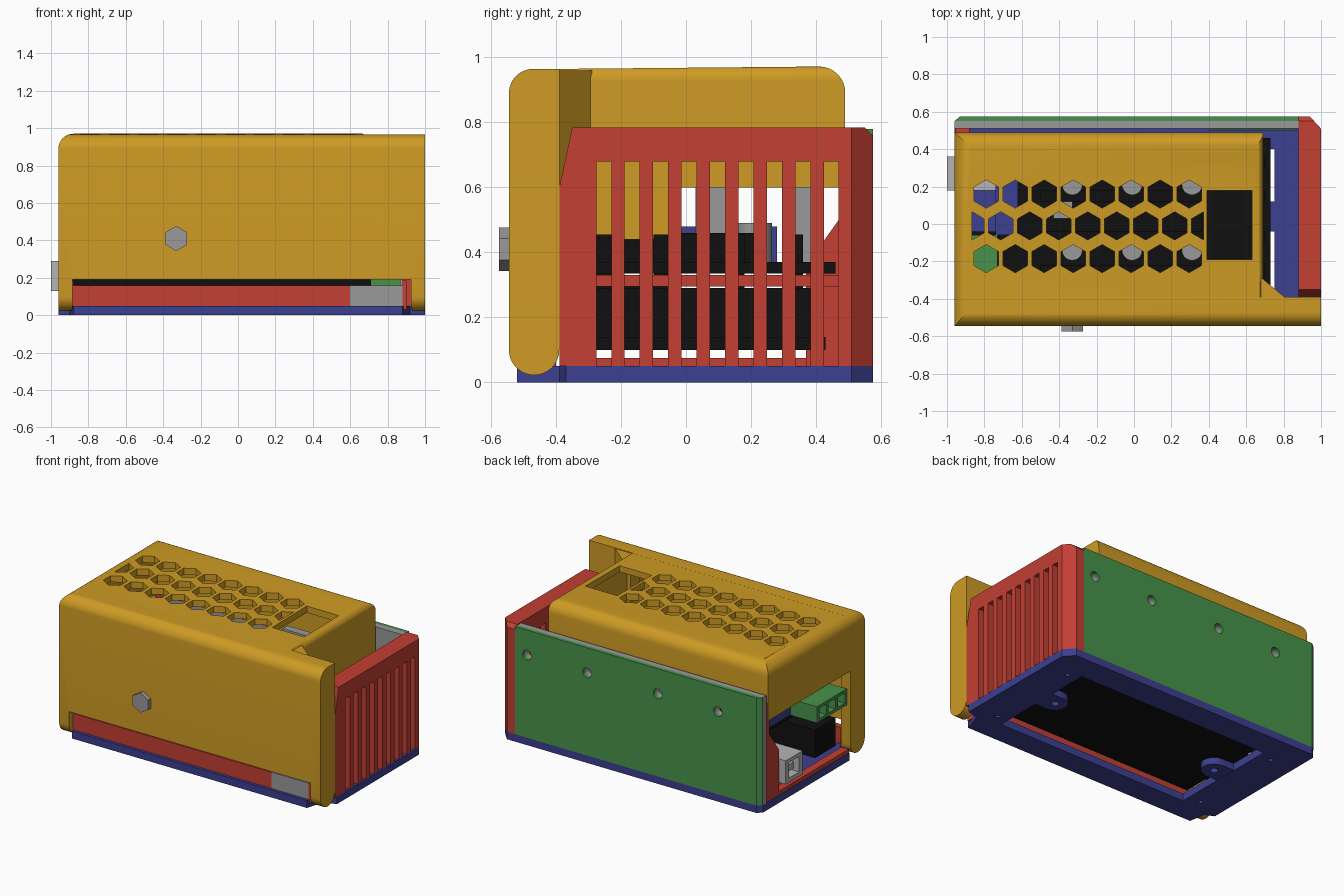
import bpy, bmesh, math
from mathutils import Vector

if "Cube" in bpy.data.objects:
    bpy.data.objects.remove(bpy.data.objects["Cube"], do_unlink=True)


def material(name, rgb):
    m = bpy.data.materials.new(name)
    m.use_nodes = True
    m.diffuse_color = (*rgb, 1)
    m.node_tree.nodes["Principled BSDF"].inputs["Base Color"].default_value = (*rgb, 1)
    return m


YELLOW = material("amber yellow", (0.62, 0.33, 0.018))
RED = material("brick red", (0.54, 0.05, 0.033))
GREEN = material("leaf green", (0.065, 0.29, 0.07))
BLUE = material("navy blue", (0.045, 0.05, 0.28))
GREY = material("mid grey", (0.32, 0.32, 0.32))
PALE = material("pale grey", (0.46, 0.46, 0.46))
BLACK = material("black", (0.005, 0.005, 0.005))


def prism(name, polys, axis, lo, hi, mat=None):
    """Extrude flat polygons along an axis; x takes (y,z), y takes (x,z), z takes (x,y)."""
    place = {"x": lambda p, t: (t, *p), "y": lambda p, t: (p[0], t, p[1]), "z": lambda p, t: (*p, t)}[axis]
    bm = bmesh.new()
    for poly in polys:
        face = bm.faces.new([bm.verts.new(place(p, lo)) for p in poly])
        ext = bmesh.ops.extrude_face_region(bm, geom=[face])
        move = Vector(place((0, 0), hi - lo))
        bmesh.ops.translate(bm, vec=move, verts=[v for v in ext["geom"] if isinstance(v, bmesh.types.BMVert)])
        if not face.is_valid or len(face.link_loops if hasattr(face, "link_loops") else face.loops) == 0:
            continue
    # Guarantee a closed solid with outward normals
    bmesh.ops.holes_fill(bm, edges=[e for e in bm.edges if e.is_boundary], sides=0)
    bmesh.ops.recalc_face_normals(bm, faces=bm.faces)
    mesh = bpy.data.meshes.new(name)
    bm.to_mesh(mesh)
    bm.free()
    ob = bpy.data.objects.new(name, mesh)
    bpy.context.scene.collection.objects.link(ob)
    if mat:
        mesh.materials.append(mat)
    return ob


def rect(a, b, c, d):
    return [(a, c), (b, c), (b, d), (a, d)]


def box(name, x0, x1, y0, y1, z0, z1, mat=None):
    return prism(name, [rect(x0, x1, y0, y1)], "z", z0, z1, mat)


def arc(cx, cy, r, start, end, n=8):
    angles = [math.radians(start + (end - start) * i / n) for i in range(n + 1)]
    return [(cx + r * math.cos(a), cy + r * math.sin(a)) for a in angles]


def ring(cx, cy, r, n=20, turn=0):
    return arc(cx, cy, r, turn, turn + 360, n)[:-1]


def cut(ob, *cutters):
    for c in cutters:
        mod = ob.modifiers.new("cut", "BOOLEAN")
        mod.object, mod.operation, mod.solver = c, "DIFFERENCE", "EXACT"
        bpy.context.view_layer.objects.active = ob
        bpy.ops.object.modifier_apply(modifier=mod.name)
        bpy.data.objects.remove(c, do_unlink=True)


def smooth(ob):
    bpy.ops.object.select_all(action="DESELECT")
    ob.select_set(True)
    bpy.context.view_layer.objects.active = ob
    bpy.ops.object.shade_smooth_by_angle(angle=math.radians(30))


def left_round():
    poly = arc(-0.88, 0.89, 0.08, 180, 90) + [(-0.88, 1.1), (-1.1, 1.1), (-1.1, 0.89)]
    return prism("cutter", [poly], "y", -1, 1)


# Cover front: tall rounded shell with an ear at each end
profile = arc(-0.4675, 0.1, 0.0775, 180, 360, 16) + [(-0.39, 0.965)] + arc(-0.47, 0.89, 0.075, 90, 180)
front = prism("cover_front", [profile], "x", -0.96, 1.0, YELLOW)
cut(front, left_round(),
    box("cutter", -0.89, 0.66, -0.505, -0.3, -0.1, 0.93),
    box("cutter", 0.65, 0.93, -0.505, -0.43, -0.1, 0.92),
    box("cutter", -0.885, 0.925, -0.7, -0.2, -0.2, 0.19))
smooth(front)

# Cover top: hollow hood with honeycomb vents and a square window
profile = [(-0.46, 0.6), (0.49, 0.6)] + arc(0.41, 0.892, 0.08, 0, 90) + [(-0.46, 0.964)]
hood = prism("cover_hood", [profile], "x", -0.959, 0.69, YELLOW)
right_round = arc(0.645, 0.93, 0.045, 0, 90) + [(0.645, 1.1), (0.9, 1.1), (0.9, 0.93)]
vents = []
for row, y in enumerate((0.16, -0.01, -0.185)):
    odd = row % 2
    for i in range(8 + odd):
        hexagon = ring(-0.79 - 0.0775 * odd + 0.155 * i, y, 0.075, 6, 30)
        vents.append([(min(max(x, -0.865), 0.372), v) for x, v in hexagon])
clean = []
for poly in vents:
    clean.append([p for i, p in enumerate(poly) if math.dist(p, poly[i - 1]) > 0.004])
cut(hood, left_round(), prism("cutter", [right_round], "y", -1, 1),
    box("cutter", -0.915, 0.645, -0.7, 0.445, 0.3, 0.925),
    prism("cutter", clean, "z", 0.85, 1.1),
    box("cutter", 0.39, 0.63, -0.19, 0.18, 0.85, 1.1))
smooth(hood)
prism("cover_corner_web", [[(0.62, -0.395), (0.81, -0.395), (0.685, -0.29), (0.62, -0.29)]], "z", 0.6, 0.96, YELLOW)
box("cover_side_flap", 0.652, 0.688, -0.39, -0.02, 0.44, 0.62, YELLOW)

# Hex bolt on the front
prism("front_bolt", [ring(-0.33, 0.41, 0.067, 6, 30)], "y", -0.575, -0.5, GREY)

# Base plate with a large opening and two mounting tabs
outline = [(-0.88, -0.52), (0.88, -0.52), (0.92, -0.39), (1, -0.37), (1, 0.51), (0.94, 0.575),
           (-0.93, 0.575), (-0.96, 0.545), (-0.96, -0.38), (-0.9, -0.41)]
base = prism("base_plate", [outline], "z", 0, 0.05, BLUE)
cut(base, box("cutter", -0.69, 0.75, -0.36, 0.4, -0.1, 0.2),
    prism("cutter", [ring(x, y, 0.015, 12) for x in (-0.78, 0.83) for y in (-0.3, 0.36)], "z", -0.1, 0.02))
for side, edge in ((1, 0.76), (-1, -0.70)):
    cx = edge - side * 0.1
    lobe = [(edge, 0.04 + 0.08 * side)] + arc(cx, 0.04, 0.08, 90 * side, 90 * side + 180) + [(edge, 0.04 - 0.08 * side)]
    tab = prism("base_tab", [lobe], "z", 0.002, 0.048, BLUE)
    cut(tab, prism("cutter", [ring(cx, 0.04, 0.025, 12)], "z", -0.1, 0.1))

# Slatted end wall
wall = [(-0.39, 0.05), (0.575, 0.05), (0.575, 0.76), (0.55, 0.785), (-0.35, 0.785), (-0.39, 0.6)]
grille = prism("slatted_end_wall", [wall], "x", 0.88, 1.0, RED)
slots = [rect(-0.276 + 0.0875 * i, -0.23 + 0.0875 * i, 0.048, 0.68) for i in range(9)]
cut(grille, prism("cutter", slots, "x", 0.8, 1.1),
    prism("cutter", [[(0.94, 0.575), (1.0, 0.51), (1.1, 0.51), (1.1, 0.7), (0.94, 0.7)]], "z", -0.1, 1))
box("grille_crossbar", 0.9, 0.94, -0.28, 0.475, 0.295, 0.33, RED)

# Rear panel: outer skin and inner liner, with four holes through both
skin = prism("rear_panel", [[(-0.96, 0.55), (0.879, 0.55), (0.879, 0.575), (-0.93, 0.575)]], "z", 0.05, 0.78, GREEN)
liner = box("rear_liner", -0.96, 0.879, 0.51, 0.55, 0.05, 0.78, GREY)
for panel in (skin, liner):
    cut(panel, prism("cutter", [ring(x, 0.61, 0.033) for x in (0.79, 0.34, -0.19, -0.64)], "y", 0.3, 0.8))
box("rear_inner_skin", 0.4, 0.87, 0.5, 0.509, 0.05, 0.56, GREEN)

# Tray rim and the open end bracket
box("tray_front_rim", -0.88, 0.6, -0.5, -0.46, 0.05, 0.16, RED)
box("tray_front_insert", 0.6, 0.88, -0.5, -0.46, 0.05, 0.16, GREY)
for x in (-0.9, 0.88):
    box("tray_rim_end", x, x + 0.02, -0.5, -0.4, 0.03, 0.185, RED)
box("tray_left_rim", -0.955, -0.9, -0.38, 0.4, 0.05, 0.075, RED)
bracket = [(0.51, 0.05), (0.37, 0.05), (0.37, 0.36), (0.47, 0.5), (0.47, 0.72), (0.51, 0.72)]
prism("left_bracket", [bracket], "x", -0.955, -0.88, RED)

# Circuit boards and their parts
box("lower_board", -0.74, 0.73, -0.38, 0.43, 0.1, 0.14, BLACK)
box("board_core", -0.6, 0.71, -0.3, 0.42, 0.14, 0.29, BLACK)
box("upper_board", -0.72, 0.73, -0.37, 0.46, 0.335, 0.37, BLACK)
for y in (-0.28, -0.1, 0.12, 0.3):
    box("pin_header", -0.5, 0.7, y, y + 0.06, 0.28, 0.455, BLACK)
box("power_jack", -0.94, -0.6, -0.26, -0.04, 0.14, 0.33, BLACK)
box("relay_module", 0.36, 0.66, -0.22, 0.22, 0.37, 0.46, BLACK)
box("blue_terminal", -0.74, -0.62, -0.06, 0.28, 0.37, 0.48, BLUE)
box("heat_sink", 0.1, 0.5, 0.335, 0.39, 0.37, 0.68, GREY)
box("trimmer", -0.43, -0.33, 0.03, 0.12, 0.37, 0.61, GREY)
for x in (-0.33, -0.01, 0.31):
    for y in (0.21, -0.14):
        smooth(prism("capacitor", [ring(x, y, 0.055)], "z", 0.37, 0.49, GREY))

# Connectors on the open end
usb = box("data_socket", -1.0, -0.68, 0.18, 0.36, 0.13, 0.29, PALE)
cut(usb, box("cutter", -1.1, -0.9, 0.215, 0.325, 0.16, 0.265))
box("data_socket_tongue", -0.98, -0.89, 0.245, 0.295, 0.19, 0.235, PALE)
plug = box("screw_terminal", -0.94, -0.73, -0.38, -0.06, 0.37, 0.48, GREEN)
cut(plug, prism("cutter", [rect(y, y + 0.075, 0.39, 0.46) for y in (-0.36, -0.26, -0.16)], "x", -1.1, -0.82))
